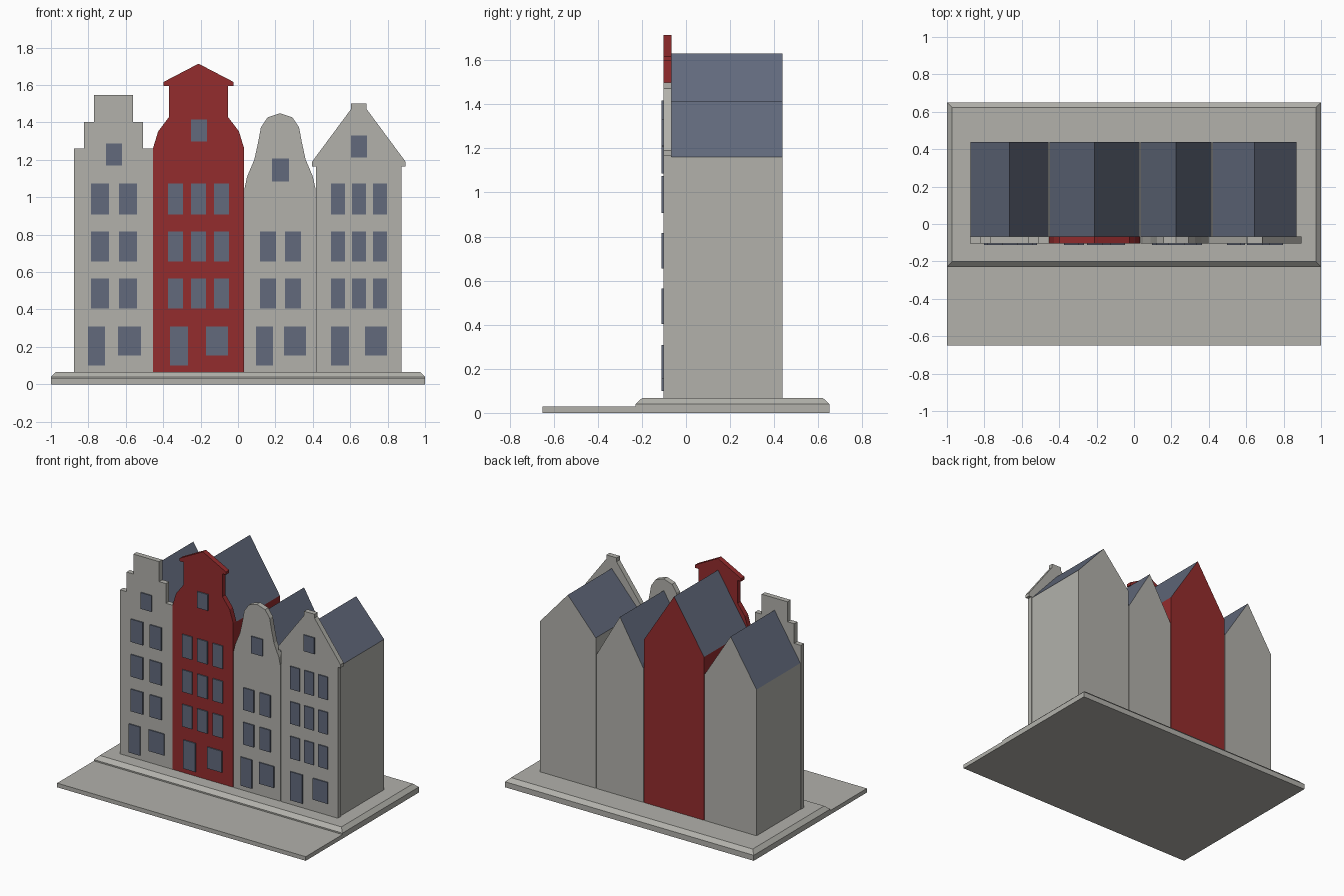
import bpy, bmesh

if "Cube" in bpy.data.objects:
    bpy.data.objects.remove(bpy.data.objects["Cube"])


def material(name, rgb):
    m = bpy.data.materials.new(name)
    m.diffuse_color = (*rgb, 1)
    m.use_nodes = True
    m.node_tree.nodes["Principled BSDF"].inputs["Base Color"].default_value = m.diffuse_color
    return m


STONE = material("warm_grey", (0.445, 0.440, 0.407))
RED = material("brick_red", (0.296, 0.025, 0.026))
SLATE = material("slate_blue", (0.122, 0.144, 0.202))

GROUND, FRONT, FACADE_BACK, BACK = 0.067, -0.103, -0.066, 0.438


def finish(name, bm, *mats):
    bmesh.ops.recalc_face_normals(bm, faces=bm.faces)
    me = bpy.data.meshes.new(name)
    bm.to_mesh(me)
    bm.free()
    ob = bpy.data.objects.new(name, me)
    bpy.context.collection.objects.link(ob)
    for m in mats:
        me.materials.append(m)
    return ob


def extrude_profile(name, pts, y0, y1, *mats):
    """Extrude an (x, z) outline from y0 to y1."""
    bm = bmesh.new()
    face = bm.faces.new([bm.verts.new((x, y0, z)) for x, z in pts])
    ext = bmesh.ops.extrude_face_region(bm, geom=[face])
    bmesh.ops.translate(bm, vec=(0, y1 - y0, 0),
                        verts=[v for v in ext["geom"] if isinstance(v, bmesh.types.BMVert)])
    return finish(name, bm, *mats)


def add_box(bm, x0, x1, y0, y1, z0, z1):
    verts = bmesh.ops.create_cube(bm, size=1)["verts"]
    for v in verts:
        v.co.x = x1 if v.co.x > 0 else x0
        v.co.y = y1 if v.co.y > 0 else y0
        v.co.z = z1 if v.co.z > 0 else z0
    return verts


# Low street plate in front
bm = bmesh.new()
add_box(bm, -1, 1, -0.65, -0.228, 0, 0.03)
finish("street_plate", bm, STONE)

# Raised plinth with chamfered top edge
bm = bmesh.new()
add_box(bm, -1, 1, -0.228, 0.65, 0, 0.04)
top = max(bm.faces, key=lambda f: f.calc_center_median().z)
ext = bmesh.ops.extrude_face_region(bm, geom=[top])
bm.faces.remove(top) if top.is_valid else None
for v in ext["geom"]:
    if isinstance(v, bmesh.types.BMVert):
        v.co.x += -0.028 if v.co.x > 0 else 0.028
        v.co.y += -0.028 if v.co.y > 0 else 0.028
        v.co.z = GROUND
finish("plinth", bm, STONE)

ROWS = [(0.404, 0.565), (0.656, 0.817), (0.908, 1.074)]

# Gable outlines: left half as (distance from centre, height), bottom to top
HOUSES = [
    dict(name="stepped_house", mat=STONE, body=(-0.874, -0.457), eave=1.13, ridge=1.46,
         centre=-0.666,
         half=[(0.211, GROUND), (0.211, 1.26), (0.158, 1.26), (0.158, 1.403),
               (0.104, 1.403), (0.104, 1.548)],
         attic=(-0.706, -0.620, 1.17, 1.288), rows=3,
         cols=[(-0.786, -0.690), (-0.636, -0.540)],
         door=(-0.802, -0.711), shop=(-0.642, -0.519)),
    dict(name="neck_gable_house", mat=RED, body=(-0.452, 0.030), eave=1.254, ridge=1.63,
         centre=-0.211,
         half=[(0.244, GROUND), (0.244, 1.26), (0.216, 1.352), (0.157, 1.43),
               (0.157, 1.596), (0.186, 1.596), (0.186, 1.617), (0, 1.714)],
         attic=(-0.251, -0.166, 1.299, 1.417), rows=3,
         cols=[(-0.374, -0.294), (-0.251, -0.171), (-0.128, -0.048)],
         door=(-0.364, -0.267), shop=(-0.171, -0.053)),
    dict(name="bell_gable_house", mat=STONE, body=(0.035, 0.414), eave=1.04, ridge=1.365,
         centre=0.2245,
         half=[(0.1895, GROUND), (0.1895, 1.047), (0.176, 1.11), (0.137, 1.202),
               (0.117, 1.293), (0.102, 1.374), (0.066, 1.427), (0, 1.449)],
         attic=(0.182, 0.273, 1.085, 1.208), rows=2,
         cols=[(0.118, 0.203), (0.251, 0.337)],
         door=(0.096, 0.187), shop=(0.246, 0.364)),
    dict(name="pointed_gable_house", mat=STONE, body=(0.419, 0.869), eave=1.16, ridge=1.413,
         centre=0.646,
         half=[(0.229, GROUND), (0.229, 1.165), (0.25, 1.165), (0.25, 1.19),
               (0.041, 1.472), (0.041, 1.50)],
         attic=(0.604, 0.690, 1.213, 1.331), rows=3,
         cols=[(0.497, 0.572), (0.610, 0.684), (0.722, 0.797)],
         door=(0.497, 0.594), shop=(0.679, 0.797)),
]

for h in HOUSES:
    # Body with pitched roof; upward sloping faces are slate
    x0, x1 = h["body"]
    body = extrude_profile(h["name"] + "_body",
                           [(x0, GROUND), (x0, h["eave"]), ((x0 + x1) / 2, h["ridge"]),
                            (x1, h["eave"]), (x1, GROUND)],
                           FACADE_BACK, BACK, h["mat"], SLATE)
    for p in body.data.polygons:
        p.material_index = 1 if p.normal.z > 0.2 else 0

    # Facade slab with mirrored gable outline
    left = [(h["centre"] - d, z) for d, z in h["half"]]
    right = [(h["centre"] + d, z) for d, z in reversed(h["half"]) if d > 0]
    extrude_profile(h["name"] + "_facade", left + right, FRONT, FACADE_BACK, h["mat"])

    # Windows and door as thin plates
    panes = [h["attic"], (*h["door"], 0.10, 0.308), (*h["shop"], 0.153, 0.308)]
    panes += [(*c, *r) for r in ROWS[:h["rows"]] for c in h["cols"]]
    bm = bmesh.new()
    for a, b, z0, z1 in panes:
        add_box(bm, a, b, FRONT - 0.008, FRONT + 0.001, z0, z1)
    finish(h["name"] + "_windows_and_door", bm, SLATE)
